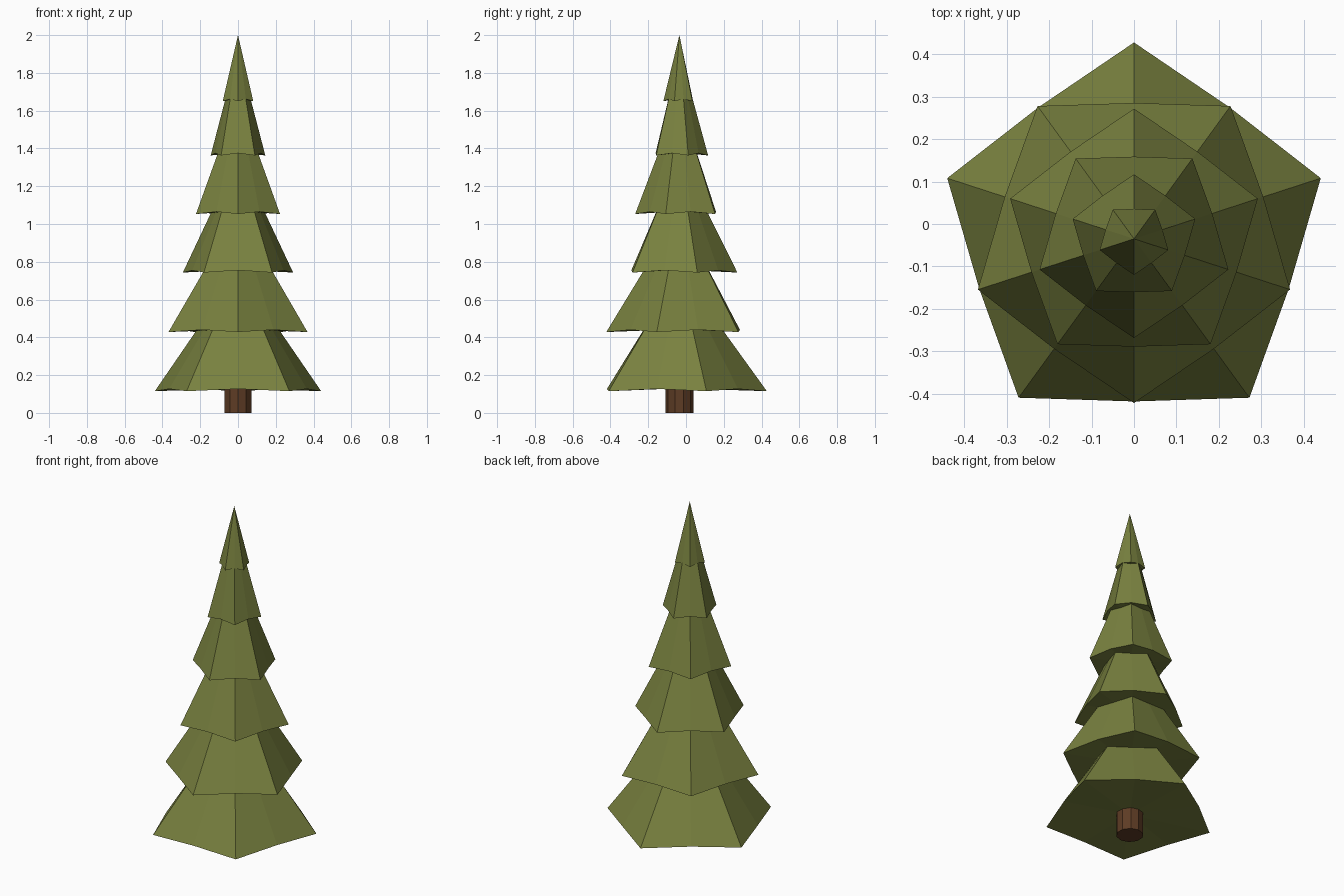
import bpy, bmesh, math

if "Cube" in bpy.data.objects:
    bpy.data.objects.remove(bpy.data.objects["Cube"])

CY = -0.035  # trunk axis sits slightly forward of centre


def material(name, color):
    m = bpy.data.materials.new(name)
    m.diffuse_color = color
    m.use_nodes = True
    m.node_tree.nodes["Principled BSDF"].inputs["Base Color"].default_value = m.diffuse_color
    return m


green = material("needles", (0.19, 0.22, 0.05, 1))
brown = material("bark", (0.11, 0.045, 0.018, 1))


def finish(bm, name, mat):
    bmesh.ops.recalc_face_normals(bm, faces=bm.faces)
    me = bpy.data.meshes.new(name)
    bm.to_mesh(me)
    bm.free()
    me.materials.append(mat)
    ob = bpy.data.objects.new(name, me)
    ob.location = (0, CY, 0)
    bpy.context.collection.objects.link(ob)


def ring(bm, r, z, start, lift=0.0):
    # star-like pentagon: five corners and five slightly raised mid points
    verts = []
    for i in range(10):
        a = start + i * math.pi / 5
        k = 0.828 if i % 2 else 1.0
        verts.append(bm.verts.new((r * k * math.cos(a), r * k * math.sin(a),
                                   z + (lift if i % 2 else 0))))
    return verts


# Foliage tiers: rim radius, rim height, top radius, top height
tiers = [(0.463, 0.115, 0.225, 0.445),
         (0.387, 0.428, 0.185, 0.76),
         (0.307, 0.743, 0.145, 1.07),
         (0.234, 1.053, 0.110, 1.38),
         (0.152, 1.363, 0.068, 1.67),
         (0.085, 1.650, 0.0, 2.0)]

for n, (r, z, rt, zt) in enumerate(tiers):
    bm = bmesh.new()
    start = math.pi / 2 if n % 2 == 0 else -math.pi / 2
    rim = ring(bm, r, z, start, 0.012)
    under = bm.verts.new((0, 0, z + 0.015))
    if rt:
        top = ring(bm, rt, zt, start)
        bm.faces.new(top)
    else:
        tip = bm.verts.new((0, 0, zt))
    for i in range(10):
        j = (i + 1) % 10
        if rt:
            bm.faces.new((rim[i], rim[j], top[j], top[i]))
        else:
            bm.faces.new((rim[i], rim[j], tip))
        bm.faces.new((rim[j], rim[i], under))
    finish(bm, f"foliage_tier_{n + 1}", green)

# Trunk
bm = bmesh.new()
bmesh.ops.create_cone(bm, cap_ends=True, segments=10, radius1=0.074,
                      radius2=0.074, depth=0.16)
bmesh.ops.translate(bm, verts=bm.verts, vec=(0, 0, 0.08))
finish(bm, "trunk", brown)
